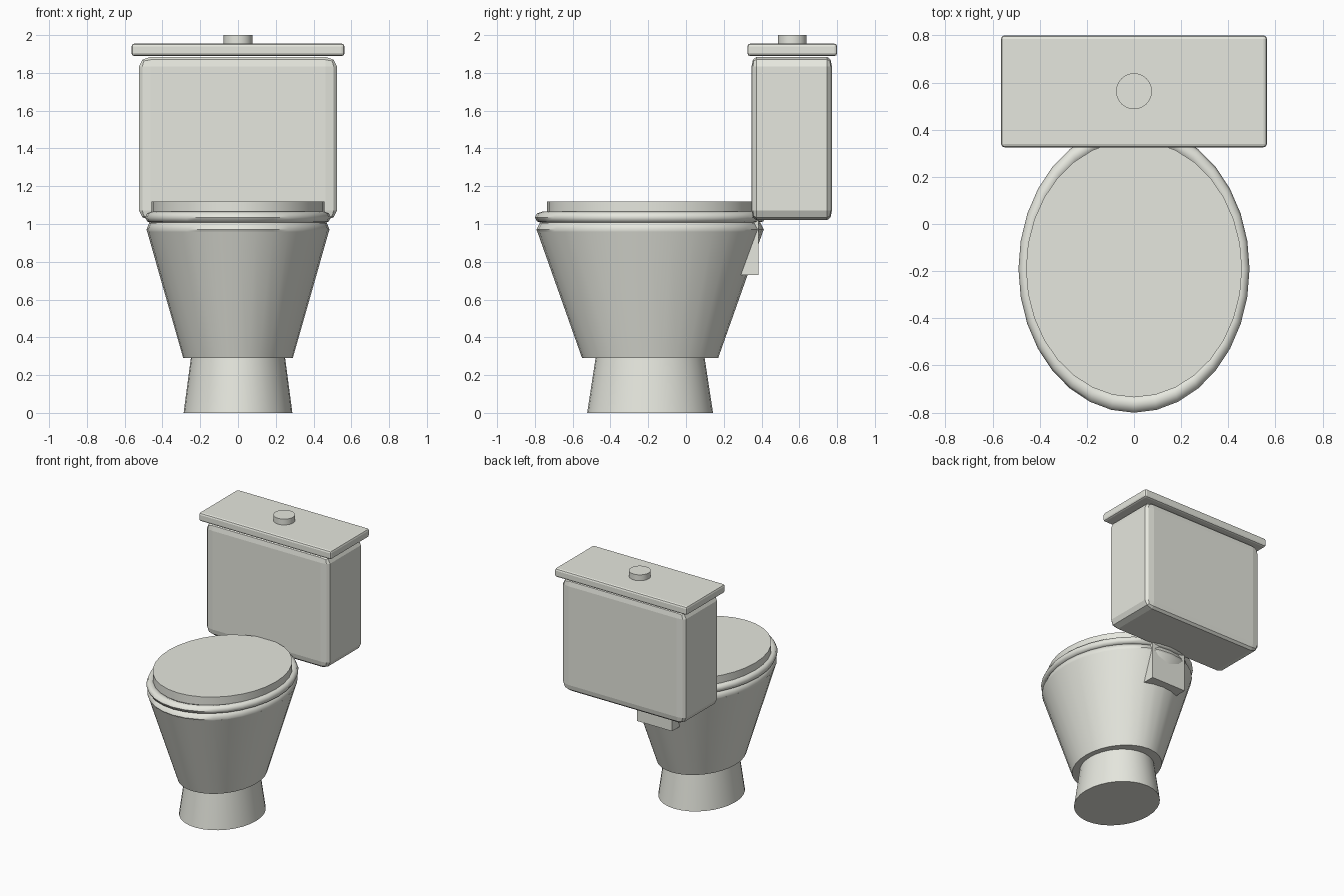
import bpy, math

if "Cube" in bpy.data.objects:
    bpy.data.objects.remove(bpy.data.objects["Cube"])

CY = -0.19  # bowl centre in y

ceramic = bpy.data.materials.new("warm white ceramic")
ceramic.diffuse_color = (0.83, 0.84, 0.77, 1)
ceramic.use_nodes = True
ceramic.node_tree.nodes["Principled BSDF"].inputs["Base Color"].default_value = ceramic.diffuse_color


def finish(name, angle=None):
    ob = bpy.context.object
    ob.name = name
    ob.data.materials.append(ceramic)
    if angle:
        bpy.ops.object.shade_smooth_by_angle(angle=math.radians(angle))
    return ob


def box(name, x, y, z, bevel=0.0, apply_scale=True):
    """Box from (min, max) ranges, optionally bevelled."""
    bpy.ops.mesh.primitive_cube_add(size=1, location=[(a + b) / 2 for a, b in (x, y, z)])
    ob = finish(name)
    ob.scale = [b - a for a, b in (x, y, z)]
    if apply_scale:
        bpy.ops.object.transform_apply(location=False, rotation=False, scale=True)
    if bevel:
        mod = ob.modifiers.new("Bevel", 'BEVEL')
        mod.width = bevel
        mod.segments = 2
    return ob


def oval_cone(name, r0, r1, z0, z1, stretch, y=CY):
    """Oval frustum; r0 and r1 are x radii, stretch is the y/x ratio."""
    bpy.ops.mesh.primitive_cone_add(vertices=32, radius1=r0, radius2=r1, depth=z1 - z0,
                                    location=(0, y, (z0 + z1) / 2))
    bpy.context.object.scale = (1, stretch, 1)
    bpy.ops.object.transform_apply(location=False, rotation=False, scale=True)
    return finish(name, 40)


def oval_ring(name, outer, tube, z, stretch):
    bpy.ops.mesh.primitive_torus_add(major_segments=32, minor_segments=8,
                                     major_radius=outer - tube, minor_radius=tube,
                                     location=(0, CY, z))
    bpy.context.object.scale = (1, stretch, 1)
    bpy.ops.object.transform_apply(location=False, rotation=False, scale=True)
    return finish(name, 50)


# Pedestal and bowl
oval_cone("pedestal", 0.288, 0.247, 0.0, 0.31, 1.157)
oval_cone("bowl", 0.29, 0.481, 0.29, 0.96, 1.242)
oval_ring("bowl_rim", 0.485, 0.05, 0.97, 1.242)

# Seat and closed cover
oval_ring("seat", 0.49, 0.03, 1.035, 1.245)
oval_cone("seat_cover", 0.458, 0.458, 1.04, 1.12, 1.19)

# Bracket joining bowl and tank
box("tank_bracket", (-0.15, 0.15), (0.09, 0.385), (0.73, 1.04))

# Tank: the bevel follows the box proportions, so its scale stays unapplied
box("tank", (-0.525, 0.525), (0.347, 0.773), (1.02, 1.885), 0.06, apply_scale=False)
box("tank_lid", (-0.564, 0.564), (0.325, 0.8), (1.889, 1.955), 0.015)

# Flush button
oval_cone("flush_button", 0.076, 0.076, 1.945, 2.0, 1.0, y=0.563)
